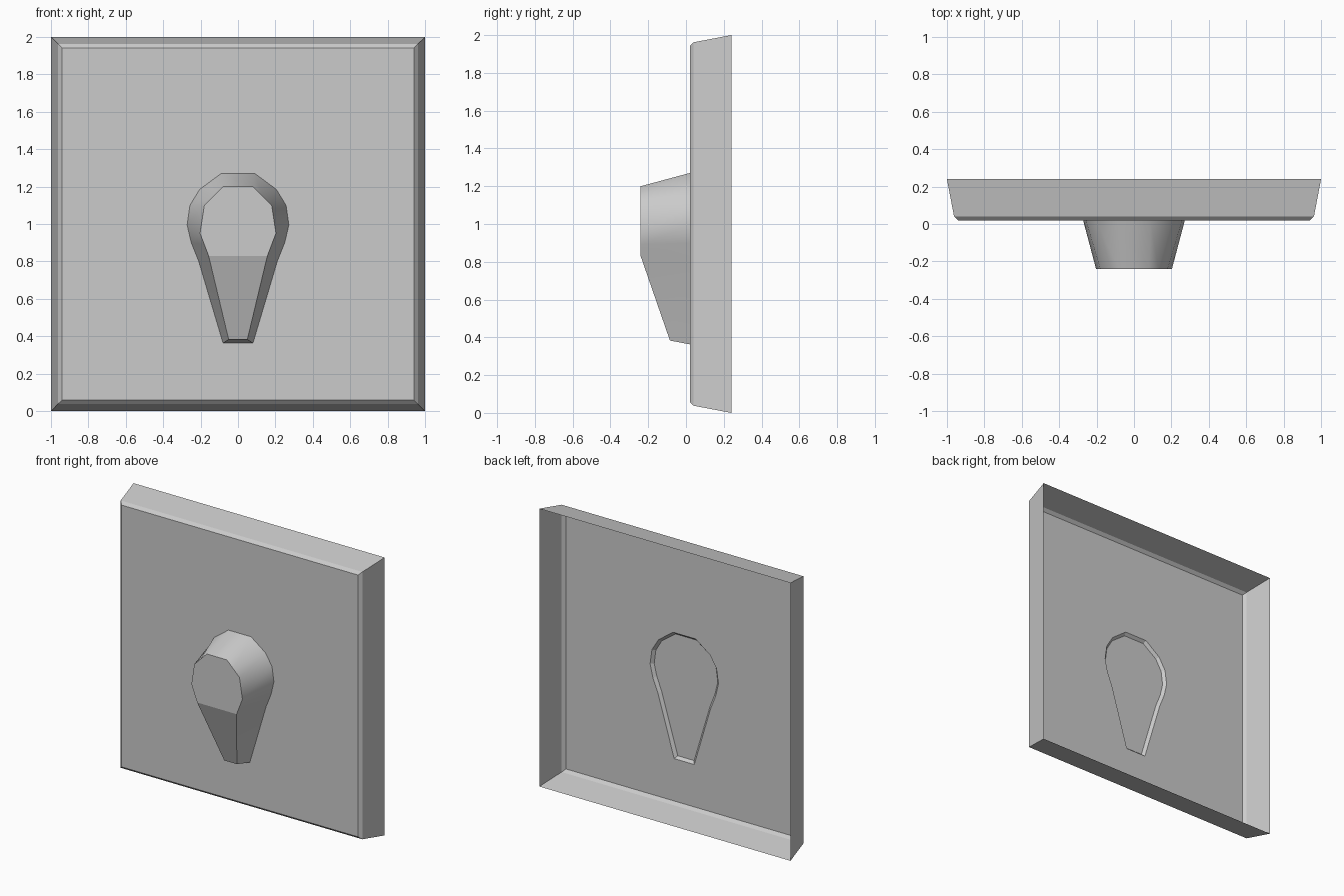
import bpy, bmesh, math

if "Cube" in bpy.data.objects:
    bpy.data.objects.remove(bpy.data.objects["Cube"])

# half outlines (x, z) of the keyhole-shaped knob, top to bottom
BASE = [(.09, 1.27), (.205, 1.185), (.257, 1.10), (.272, .995),
        (.25, .90), (.21, .80), (.08, .363)]
FRONT = [(.08, 1.20), (.13, 1.15), (.18, 1.10), (.203, .95),
         (.18, .89), (.157, .83), (.05, .383)]
INSET = [(.083, 1.252), (.193, 1.172), (.24, 1.093), (.253, .995),
         (.232, .907), (.192, .805), (.065, .38)]


def mirror_loop(half, y):
    ys = y if isinstance(y, list) else [y] * len(half)
    right = [(x, d, z) for (x, z), d in zip(half, ys)]
    return right + [(-x, d, z) for x, d, z in reversed(right)]


def rect(h, y):
    return [(h, y, 1 + h), (h, y, 1 - h), (-h, y, 1 - h), (-h, y, 1 + h)]


def add_loop(bm, pts):
    return [bm.verts.new(p) for p in pts]


def bridge(bm, a, b):
    n = len(a)
    return [bm.faces.new((a[i], a[(i + 1) % n], b[(i + 1) % n], b[i])) for i in range(n)]


def finish(bm, name):
    mesh = bpy.data.meshes.new(name)
    bm.to_mesh(mesh)
    bm.free()
    ob = bpy.data.objects.new(name, mesh)
    bpy.context.collection.objects.link(ob)
    return ob


# square plate: open-backed shell with bevelled front edge and a knob opening
bm = bmesh.new()
back, mid, front = [add_loop(bm, rect(h, y)) for h, y in
                    ((1, .24), (.962, .04), (.942, .02))]
bridge(bm, back, mid)
bridge(bm, mid, front)
hole = add_loop(bm, mirror_loop(BASE, .02))
edges = []
for loop in (front, hole):
    for i, v in enumerate(loop):
        w = loop[(i + 1) % len(loop)]
        edges.append(bm.edges.get((v, w)) or bm.edges.new((v, w)))
bmesh.ops.triangle_fill(bm, use_beauty=True, use_dissolve=False, edges=edges)
bm.normal_update()
for f in bm.faces:
    c = f.calc_center_median()
    flat = abs(f.normal.y) > .99
    outward = -f.normal.y if flat else f.normal.x * c.x + f.normal.z * (c.z - 1)
    if outward < 0:
        f.normal_flip()
finish(bm, "plate")

# knob: tapered keyhole body, slanted lower front, shallow recess behind
bm = bmesh.new()
base = add_loop(bm, mirror_loop(BASE, .02))
face = add_loop(bm, mirror_loop(FRONT, [-.24] * 6 + [-.085]))
rear = add_loop(bm, mirror_loop(INSET, 0))
bridge(bm, base, face)
flats = [bm.faces.new(face[:6] + face[8:]), bm.faces.new(face[5:9])]
flats += bridge(bm, base, rear)
flats.append(bm.faces.new(rear))
bmesh.ops.recalc_face_normals(bm, faces=bm.faces[:])
bm.faces.index_update()
flat_ids = [f.index for f in flats]
knob = finish(bm, "knob")
bpy.context.view_layer.objects.active = knob
knob.select_set(True)
bpy.ops.object.shade_smooth_by_angle(angle=math.radians(42))
for i in flat_ids:
    knob.data.polygons[i].use_smooth = False
